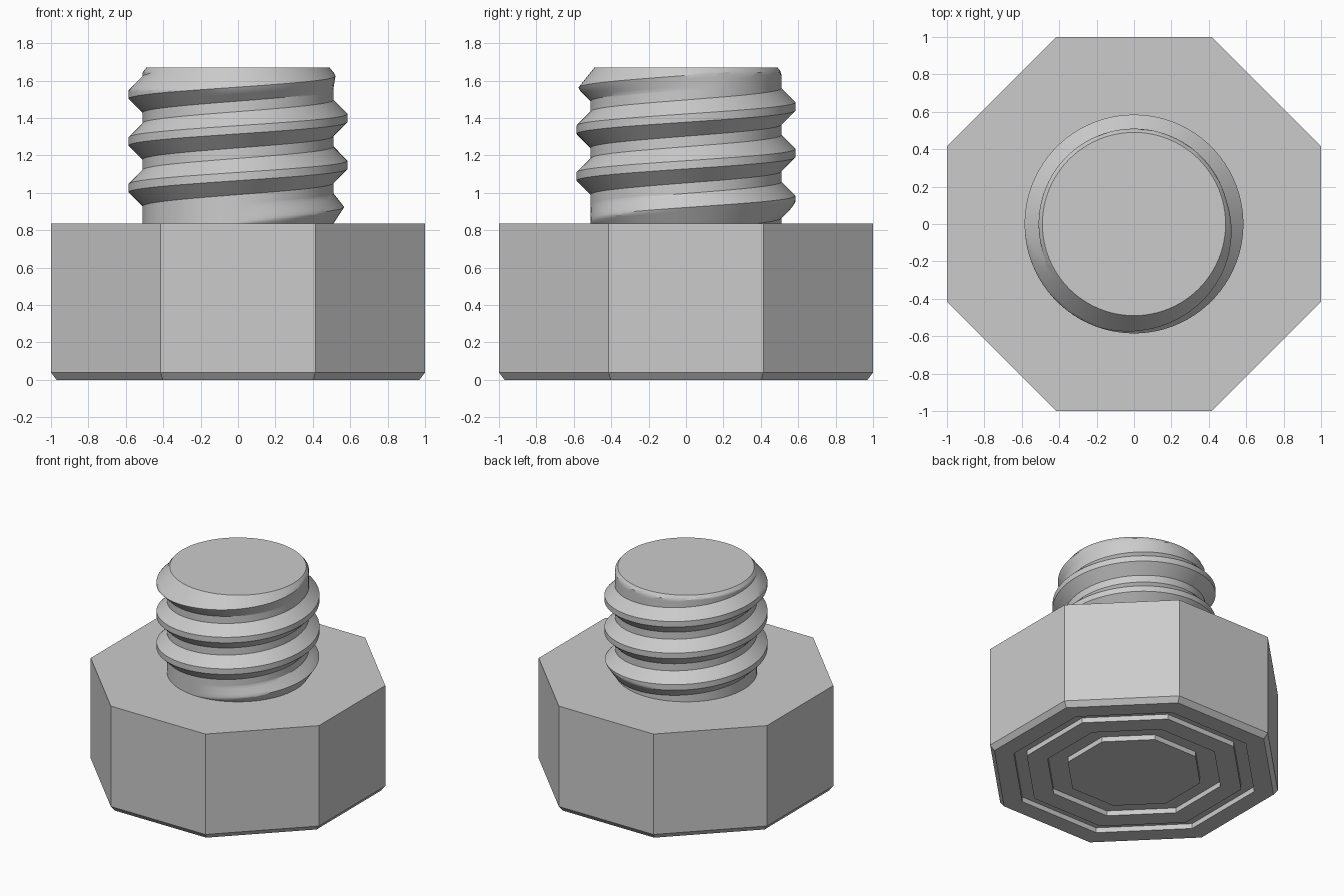
import bpy, bmesh, math

cube = bpy.data.objects.get("Cube")
if cube:
    bpy.data.objects.remove(cube, do_unlink=True)

steel = bpy.data.materials.new("grey_steel")
steel.use_nodes = True
colour = (0.6, 0.6, 0.6, 1)
steel.diffuse_color = colour
steel.node_tree.nodes["Principled BSDF"].inputs["Base Color"].default_value = colour

HEAD_TOP, TOP = 0.835, 1.67


def finish(bm, name):
    bmesh.ops.recalc_face_normals(bm, faces=bm.faces)
    mesh = bpy.data.meshes.new(name)
    bm.to_mesh(mesh)
    bm.free()
    mesh.materials.append(steel)
    obj = bpy.data.objects.new(name, mesh)
    bpy.context.collection.objects.link(obj)
    return obj


# Octagonal head: profile of (flat distance, height) with two grooves underneath
DEPTH = 0.04
profile = [(1, HEAD_TOP), (1, 0.04), (0.97, 0)]
for outer, inner in ((0.835, 0.745), (0.6, 0.46)):
    profile += [(outer, 0), (outer, DEPTH), (inner, DEPTH), (inner, 0)]

bm = bmesh.new()
rings = []
for flat, z in profile:
    r = flat / math.cos(math.pi / 8)
    angles = [math.pi * (i + 0.5) / 4 for i in range(8)]
    rings.append([bm.verts.new((r * math.cos(a), r * math.sin(a), z)) for a in angles])
for a, b in zip(rings, rings[1:]):
    for i in range(8):
        j = (i + 1) % 8
        bm.faces.new((a[i], a[j], b[j], b[i]))
bm.faces.new(rings[0])
bm.faces.new(rings[-1])
finish(bm, "octagonal_head")

# Threaded shank: rows follow the helix, ridges fade out at both ends
PITCH, ROOT, RIDGE = 0.25, 0.51, 0.075
START = 0.90              # crest height of the first ridge at +x
SEGMENTS, STEPS = 96, 4
# (offset from crest centre, share of ridge height)
tooth = [(-0.125, 0), (-0.097, 0), (-0.022, 1), (0.022, 1), (0.097, 0), (0.125, 0)]

rows = []                 # (ridge number, offset, share)
for k in range(-2, 5):
    for (o1, s1), (o2, s2) in zip(tooth, tooth[1:]):
        for n in range(STEPS):
            t = n / STEPS
            rows.append((k, o1 + (o2 - o1) * t, s1 + (s2 - s1) * t))


def fade(turn):
    rise = (turn + 0.25) / 0.33
    fall = (3.04 - turn) / 0.3
    return max(0, min(1, rise, fall))


def shank_point(angle, row):
    k, offset, share = row
    turn = k + angle / math.tau
    z = START + PITCH * turn + offset
    z = max(HEAD_TOP, min(TOP, z))
    r = ROOT + RIDGE * share * fade(turn)
    r = min(r, ROOT + 0.65 * (z - HEAD_TOP), 0.49 + 0.8 * (TOP - z))
    if z <= HEAD_TOP:
        r = ROOT
    return r * math.cos(angle), r * math.sin(angle), z


bm = bmesh.new()
columns = [[bm.verts.new(shank_point(math.tau * i / SEGMENTS, row)) for row in rows]
           for i in range(SEGMENTS + 1)]
for a, b in zip(columns, columns[1:]):
    for j in range(len(rows) - 1):
        bm.faces.new((a[j], b[j], b[j + 1], a[j + 1]))
bmesh.ops.remove_doubles(bm, verts=bm.verts, dist=0.0002)

# Flat end of the shank
rim = [v for v in bm.verts if v.co.z > TOP - 0.0001]
rim.sort(key=lambda v: math.atan2(v.co.y, v.co.x))
bm.faces.new(rim)
shank = finish(bm, "threaded_shank")

bpy.ops.object.select_all(action="DESELECT")
shank.select_set(True)
bpy.context.view_layer.objects.active = shank
bpy.ops.object.shade_smooth_by_angle(angle=math.radians(30))
